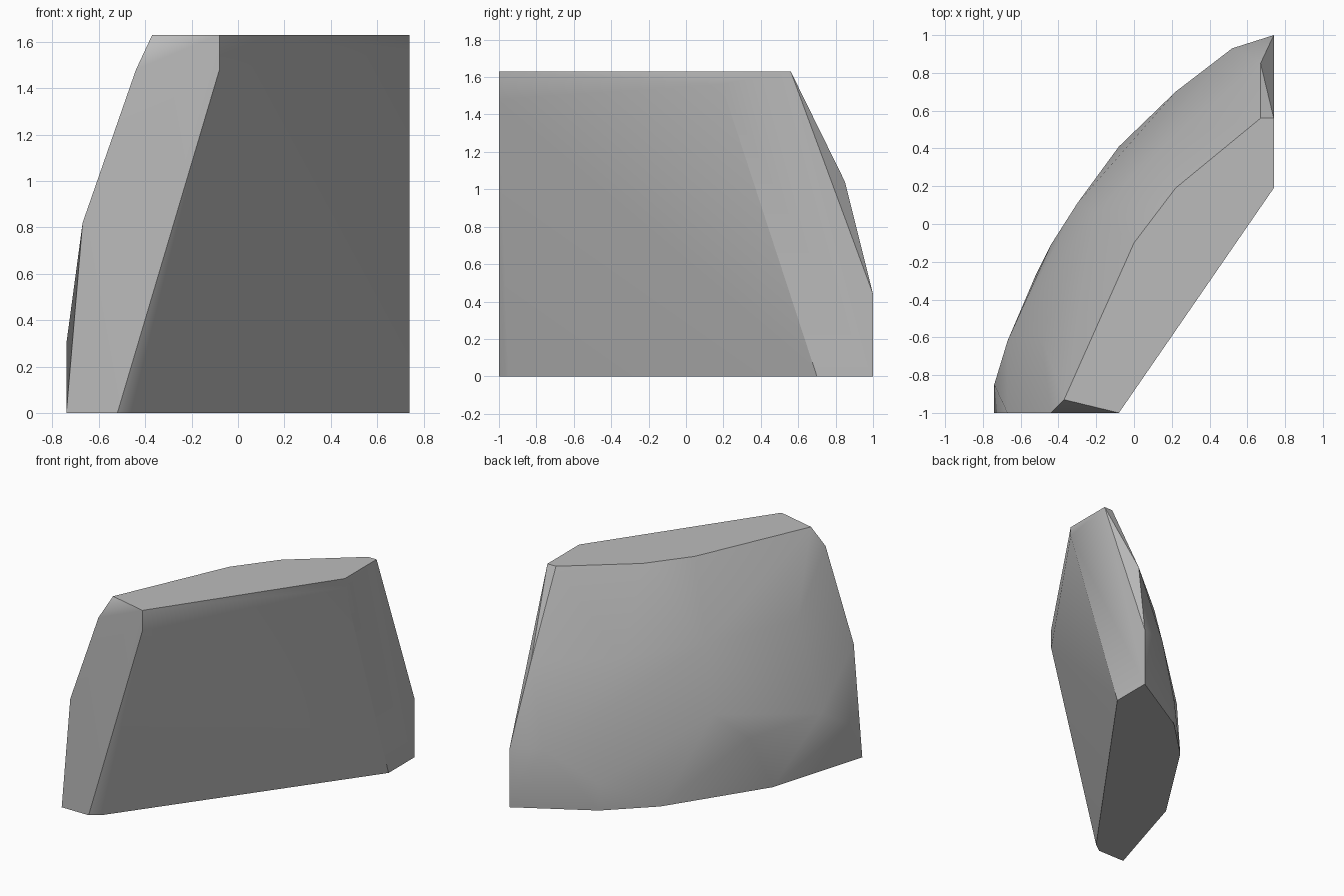
import bpy
import bmesh
import math

# Remove the default object
default_cube = bpy.data.objects.get("Cube")
if default_cube:
    bpy.data.objects.remove(default_cube, do_unlink=True)

TOP = 1.63      # height of the flat top
SIDE = 0.74     # half width of the slab


def make_material(name, colour):
    material = bpy.data.materials.new(name)
    material.use_nodes = True
    material.diffuse_color = colour
    shader = material.node_tree.nodes["Principled BSDF"]
    shader.inputs["Base Color"].default_value = colour
    shader.inputs["Roughness"].default_value = 0.8
    return material


def ring(outline, height):
    """Place a plan outline at one height."""
    return [(x, y, height) for x, y in outline]


# Footprint and flat top
footprint = [(-SIDE, -1), (-0.52, -1), (-0.45, -0.95), (SIDE, 0.7),
             (SIDE, 1), (0.22, 0.7), (-0.08, 0.41), (-0.52, -0.27)]
flat_top = [(-0.37, -0.93), (-0.08, -1), (SIDE, 0.19), (SIDE, 0.56),
            (0.67, 0.56), (0.22, 0.19), (0, -0.1)]

# Upright front band below the top edge
front_band = [(-0.08, -1, 1.48), (SIDE, 0.19, 1.56)]

# Cut ends of the slab
front_end = [(-SIDE, -0.85, 0.3), (-0.67, -1, 0.82), (-0.44, -1, 1.48)]
back_end = [(SIDE, 1, 0.44), (0.67, 0.85, 1.04)]

# Rounded bulge of the back
back_bulge = [(0.52, 0.93, 0.46), (0.22, 0.7, 0.2), (-0.3, 0.11, 0.62),
              (-0.44, -0.11, 0.4), (-0.67, -0.62, 0.45),
              (0.2, 0.46, 1.04), (-0.21, 0.06, 1.1), (-0.49, -0.6, 1.1)]

corners = (ring(footprint, 0) + ring(flat_top, TOP)
           + front_band + front_end + back_end + back_bulge)

# Wrap the corners in one closed stone
bm = bmesh.new()
for corner in corners:
    bm.verts.new(corner)
hull = bmesh.ops.convex_hull(bm, input=bm.verts[:])
unused = [v for v in bm.verts if not v.link_faces]
bmesh.ops.delete(bm, geom=unused, context="VERTS")

# Merge triangles on the flat cut faces
bmesh.ops.dissolve_limit(bm, angle_limit=math.radians(1),
                         verts=bm.verts[:], edges=bm.edges[:])
bmesh.ops.recalc_face_normals(bm, faces=bm.faces[:])
mesh = bpy.data.meshes.new("stone_slab")
bm.to_mesh(mesh)
bm.free()

stone = bpy.data.objects.new("stone_slab", mesh)
bpy.context.collection.objects.link(stone)
mesh.materials.append(make_material("stone_grey", (0.5, 0.5, 0.5, 1)))

# Soft back, crisp edges around the cut faces
bpy.ops.object.select_all(action="DESELECT")
stone.select_set(True)
bpy.context.view_layer.objects.active = stone
bpy.ops.object.shade_smooth_by_angle(angle=math.radians(35))
weighted = stone.modifiers.new("even_shading", "WEIGHTED_NORMAL")
weighted.keep_sharp = True
